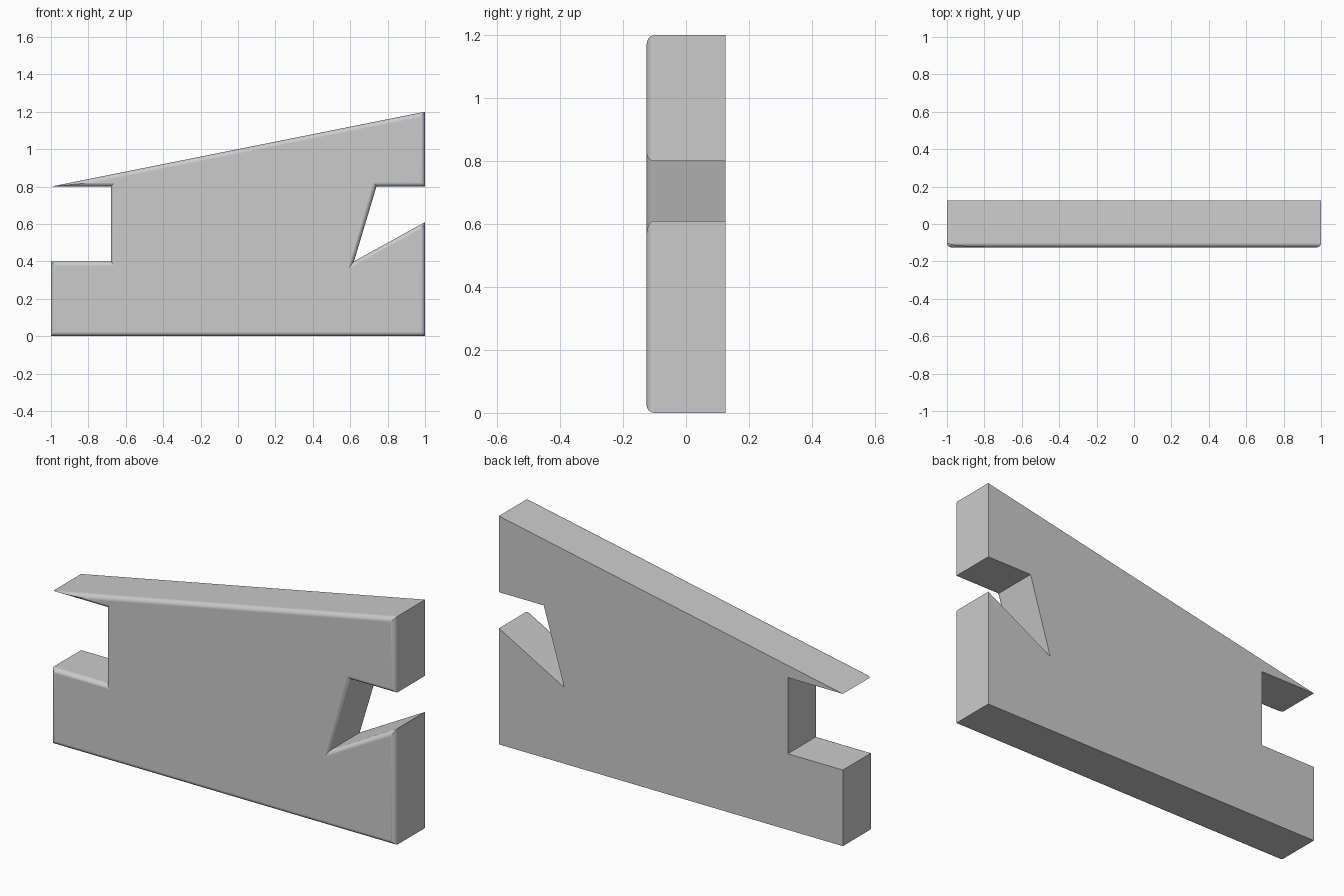
import bpy, bmesh
from math import sin, cos, pi, radians
from mathutils import Vector

if "Cube" in bpy.data.objects:
    bpy.data.objects.remove(bpy.data.objects["Cube"])

HALF, R, STEPS = 0.125, 0.025, 8

# Side outline (x, z), counter-clockwise seen from the front
outline = [Vector(p) for p in (
    (-1, 0), (1, 0), (1, 0.61), (0.62, 0.40), (0.74, 0.80), (1, 0.80),
    (1, 1.2), (-1, 0.80), (-0.68, 0.80), (-0.68, 0.40), (-1, 0.40))]


def inset(points, d):
    """Mitred inward offset of a closed outline."""
    result = []
    for i, p in enumerate(points):
        a = (p - points[i - 1]).normalized()
        b = (points[(i + 1) % len(points)] - p).normalized()
        na, nb = Vector((-a.y, a.x)), Vector((-b.y, b.x))
        result.append(p + (na + nb) * d / (1 + na.dot(nb)))
    return result


bm = bmesh.new()

# Rings from the square back edge to the rounded front edge
rings = [(0, HALF)]
for k in range(STEPS + 1):
    t = k / STEPS * pi / 2
    rings.append((R * (1 - cos(t)), -HALF + R * (1 - sin(t))))
loops = [[bm.verts.new((p.x, y, p.y)) for p in inset(outline, d)] for d, y in rings]

# Side walls, rounded rim and the two caps
n = len(outline)
for la, lb in zip(loops, loops[1:]):
    for i in range(n):
        j = (i + 1) % n
        bm.faces.new((la[i], la[j], lb[j], lb[i]))
bm.faces.new(loops[-1])
bm.faces.new(loops[0][::-1])
bmesh.ops.recalc_face_normals(bm, faces=bm.faces)

mesh = bpy.data.meshes.new("notched_plate")
bm.to_mesh(mesh)
bm.free()
plate = bpy.data.objects.new("notched_plate", mesh)
bpy.context.collection.objects.link(plate)
bpy.context.view_layer.objects.active = plate
plate.select_set(True)
bpy.ops.object.shade_smooth_by_angle(angle=radians(20))

# Keep the large faces flat beside the rounded rim
weighted = plate.modifiers.new("flat_faces", 'WEIGHTED_NORMAL')
weighted.keep_sharp = True
